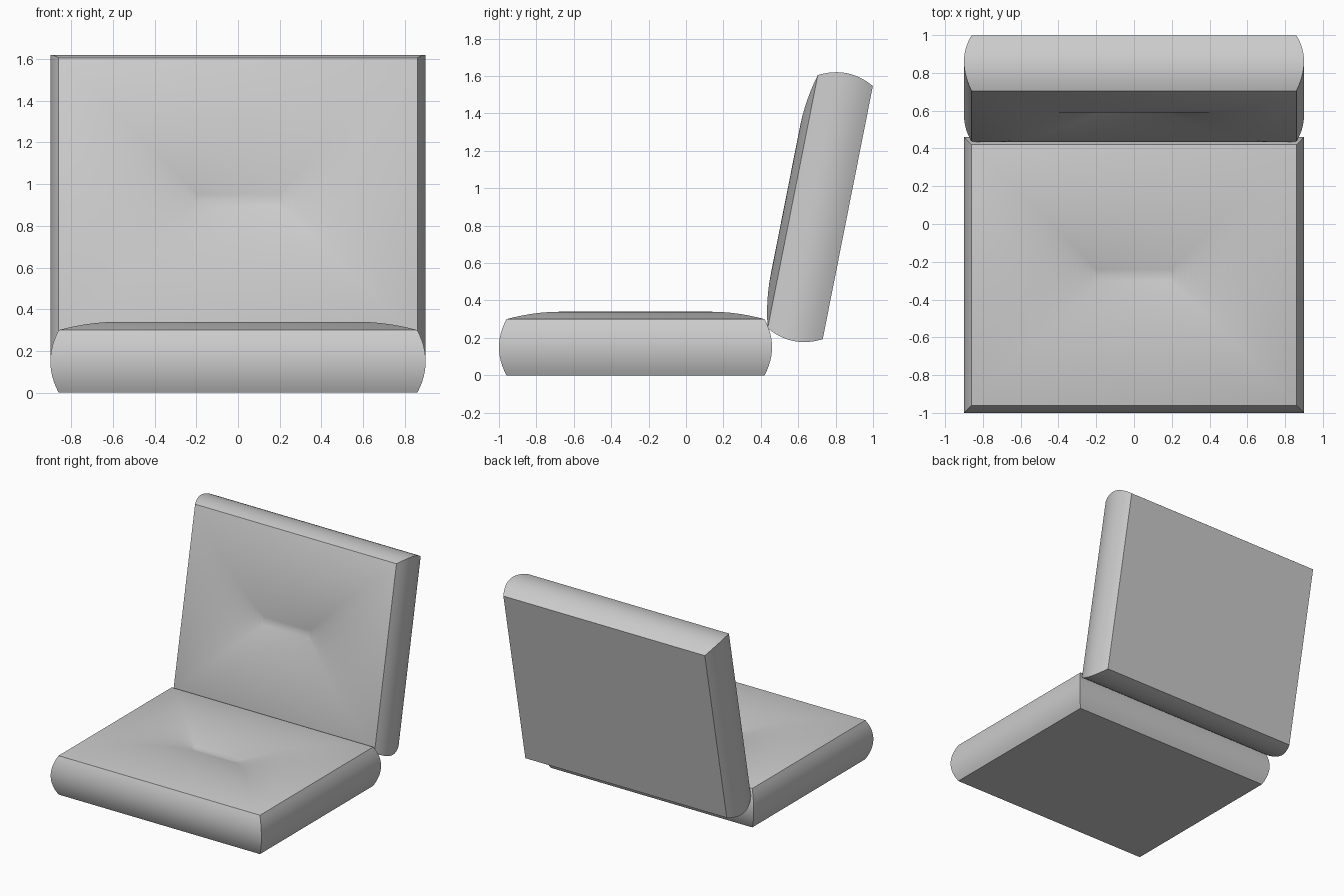
import bpy, bmesh, math
from mathutils import Matrix

if "Cube" in bpy.data.objects:
    bpy.data.objects.remove(bpy.data.objects["Cube"])

HALF_X, HALF_Y, THICK, BULGE = 0.86, 0.69, 0.30, 0.04
CREST = 0.29          # distance from the rim to the highest line of the padded face


def section():
    """Cross-section as (inset, height): bulging side, then crowned and dipping top."""
    pts = []
    for i in range(13):
        z = THICK * i / 12
        pts.append((-BULGE * (1 - (2 * z / THICK - 1) ** 2), z))
    for i in range(1, 25):
        d = HALF_Y * i / 24
        pts.append((d, THICK + BULGE * (1 - ((d - CREST) / CREST) ** 2)))
    return pts


def cushion(name, matrix):
    bm = bmesh.new()
    # mitred rectangular rings following the section up to the central seam
    rings = []
    for d, z in section():
        x, y = HALF_X - d, HALF_Y - d
        rings.append([bm.verts.new((sx * x, sy * y, z))
                      for sx, sy in ((-1, -1), (1, -1), (1, 1), (-1, 1))])
    bm.faces.new(rings[0][::-1])
    for a, b in zip(rings, rings[1:]):
        for k in range(4):
            n = (k + 1) % 4
            bm.faces.new((a[k], a[n], b[n], b[k]))
    bmesh.ops.remove_doubles(bm, verts=bm.verts, dist=1e-5)
    bmesh.ops.recalc_face_normals(bm, faces=bm.faces)
    mesh = bpy.data.meshes.new(name)
    bm.to_mesh(mesh)
    bm.free()
    ob = bpy.data.objects.new(name, mesh)
    bpy.context.collection.objects.link(ob)
    ob.matrix_world = matrix
    bpy.ops.object.select_all(action='DESELECT')
    ob.select_set(True)
    bpy.context.view_layer.objects.active = ob
    bpy.ops.object.shade_smooth_by_angle(angle=math.radians(32))
    return ob


# flat seat pad
cushion("seat_cushion", Matrix.Translation((0, -0.27, 0)))
# reclined back pad, padded face to the front
cushion("back_cushion", Matrix.Translation((0, 0.865, 0.87))
        @ Matrix.Rotation(math.radians(78.8), 4, 'X'))
